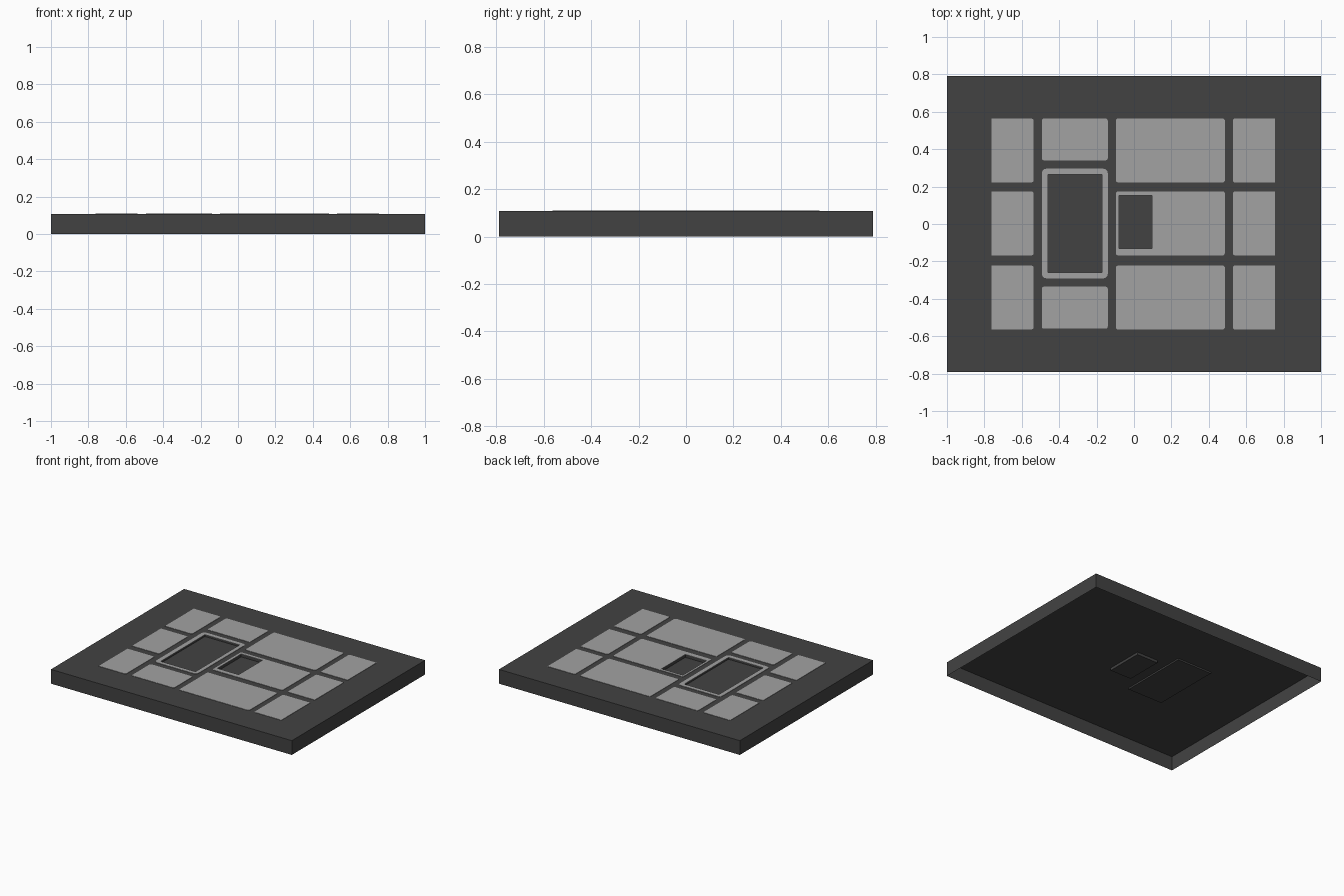
import bpy, bmesh, math
from mathutils import Vector

cube = bpy.data.objects.get("Cube")
if cube:
    bpy.data.objects.remove(cube, do_unlink=True)

DECK = 0.107      # height of the tray top
PLATE = 0.0025    # thickness of the pale plates


def material(name, value):
    mat = bpy.data.materials.new(name)
    mat.use_nodes = True
    colour = (value, value, value, 1)
    mat.diffuse_color = colour
    mat.node_tree.nodes["Principled BSDF"].inputs["Base Color"].default_value = colour
    return mat


dark = material("charcoal", 0.055)
pale = material("light grey", 0.36)


def outline(rect, radius=0.0):
    """Rectangle (x0, x1, y0, y1) as points, with rounded inner corners."""
    x0, x1, y0, y1 = rect
    points = []
    for i, (x, y) in enumerate([(x1, y1), (x0, y1), (x0, y0), (x1, y0)]):
        if radius == 0 or abs(x) > 0.7:
            points.append((x, y))
            continue
        cx = x - math.copysign(radius, x - (x0 + x1) / 2)
        cy = y - math.copysign(radius, y - (y0 + y1) / 2)
        for step in range(4):
            a = math.radians(90 * i + 30 * step)
            points.append((cx + radius * math.cos(a), cy + radius * math.sin(a)))
    return points


def add_loop(bm, points, z):
    verts = [bm.verts.new((x, y, z)) for x, y in points]
    edges = [bm.edges.new((v, verts[i - 1])) for i, v in enumerate(verts)]
    return verts, edges


def wall(bm, upper, lower):
    for i in range(len(upper)):
        bm.faces.new((upper[i - 1], lower[i - 1], lower[i], upper[i]))


def finish(bm, name, mat):
    bmesh.ops.recalc_face_normals(bm, faces=bm.faces)
    bm.normal_update()
    top = max(bm.faces, key=lambda f: f.calc_center_median().z)
    if top.normal.z < 0:
        bmesh.ops.reverse_faces(bm, faces=bm.faces)
    mesh = bpy.data.meshes.new(name)
    bm.to_mesh(mesh)
    bm.free()
    mesh.materials.append(mat)
    obj = bpy.data.objects.new(name, mesh)
    bpy.context.collection.objects.link(obj)


def build(name, mat, rect, top, bottom, radius=0.0, holes=()):
    """Bottomless slab; each hole is (rect, radius, floor height or None)."""
    bm = bmesh.new()
    upper, rim = add_loop(bm, outline(rect, radius), top)
    pockets = []
    for hole, hole_radius, floor in holes:
        points = outline(hole, hole_radius)
        verts, edges = add_loop(bm, points, top)
        rim += edges
        pockets.append((points, verts, floor))
    bmesh.ops.triangle_fill(bm, edges=rim, use_beauty=True, normal=Vector((0, 0, 1)))
    lower, _ = add_loop(bm, outline(rect, radius), bottom)
    wall(bm, upper, lower)
    for points, verts, floor in pockets:
        base, _ = add_loop(bm, points, bottom if floor is None else floor)
        wall(bm, verts, base)
        if floor is not None:
            bm.faces.new(base)
    finish(bm, name, mat)


window = (-0.46, -0.171, -0.26, 0.265)
slot = (-0.08, 0.097, -0.131, 0.152)

# Hollow tray with two pockets sunk into its top
build("tray", dark, (-1, 1, -0.79, 0.79), DECK, 0,
      holes=[(window, 0, DECK - 0.012), (slot, 0, DECK - 0.02)])

# Pale plates in three rows
columns = {"right": (-0.762, -0.537), "middle": (-0.097, 0.486), "left": (0.528, 0.755)}
rows = {"front": (-0.564, -0.222), "centre": (-0.168, 0.174), "back": (0.222, 0.564)}
for column, xs in columns.items():
    for row, ys in rows.items():
        cut = [(slot, 0, None)] if (column, row) == ("middle", "centre") else []
        build(f"{row}_{column}_plate", pale, xs + ys, DECK + PLATE, DECK, 0.012, cut)

# Short plates and the frame around the large pocket
narrow = (-0.493, -0.14)
build("front_short_plate", pale, narrow + (-0.56, -0.335), DECK + PLATE, DECK, 0.012)
build("back_short_plate", pale, narrow + (0.34, 0.564), DECK + PLATE, DECK, 0.012)
build("pocket_frame", pale, narrow + (-0.291, 0.296), DECK + PLATE, DECK, 0.025,
      [(window, 0, None)])
